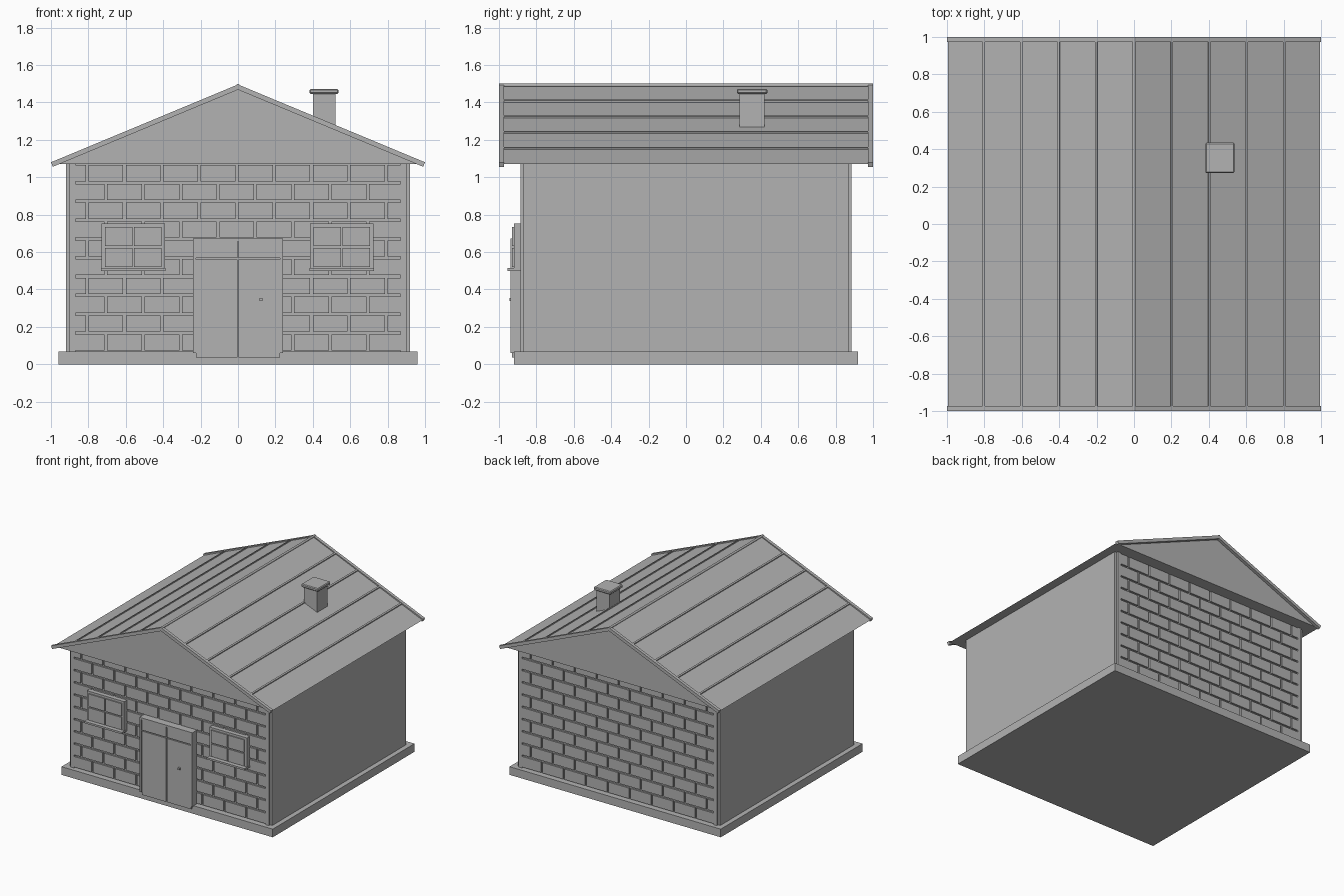
import bpy, bmesh, math
from mathutils import Vector

if "Cube" in bpy.data.objects:
    bpy.data.objects.remove(bpy.data.objects["Cube"])

grey = bpy.data.materials.new("plain_grey")
grey.diffuse_color = (0.45, 0.45, 0.45, 1)
grey.use_nodes = True
grey.node_tree.nodes["Principled BSDF"].inputs["Base Color"].default_value = grey.diffuse_color


def finish(name, bm):
    bmesh.ops.recalc_face_normals(bm, faces=bm.faces)
    me = bpy.data.meshes.new(name)
    bm.to_mesh(me)
    bm.free()
    me.materials.append(grey)
    ob = bpy.data.objects.new(name, me)
    bpy.context.collection.objects.link(ob)
    return ob


def boxes(name, items):
    """One object from (x0, x1, y0, y1, z0, z1) blocks."""
    bm = bmesh.new()
    for x0, x1, y0, y1, z0, z1 in items:
        vs = bmesh.ops.create_cube(bm, size=1)["verts"]
        for v in vs:
            v.co = Vector(((x0 + x1) / 2 + v.co.x * (x1 - x0),
                           (y0 + y1) / 2 + v.co.y * (y1 - y0),
                           (z0 + z1) / 2 + v.co.z * (z1 - z0)))
    return finish(name, bm)


def prisms(name, profiles, spans):
    """Extrude each x-z profile along y over every span."""
    bm = bmesh.new()
    for pts in profiles:
        for y0, y1 in spans:
            face = bm.faces.new([bm.verts.new((x, y0, z)) for x, z in pts])
            ext = bmesh.ops.extrude_face_region(bm, geom=[face])["geom"]
            moved = [g for g in ext if isinstance(g, bmesh.types.BMVert)]
            bmesh.ops.translate(bm, verts=moved, vec=(0, y1 - y0, 0))
    return finish(name, bm)


# Foundation and plain wall block
boxes("foundation", [(-0.96, 0.96, -0.92, 0.92, 0, 0.067)])
boxes("walls", [(-0.92, 0.92, -0.87, 0.87, 0.06, 1.075)])

# Running-bond bricks on the front and back walls
ROWS, ROW_H, BRICK, GAP, EDGE = 10, 0.1005, 0.2, 0.014, 0.9
for name, side in (("front_bricks", -1), ("back_bricks", 1)):
    items = []
    ya, yb = sorted((side * 0.865, side * 0.884))
    for r in range(ROWS):
        z0 = 0.067 + r * ROW_H
        x = -EDGE - (BRICK / 2 if r % 2 else 0)
        while x < EDGE - 0.01:
            a, b = max(x, -EDGE), min(x + BRICK - GAP, EDGE)
            items.append((a, b, ya, yb, z0 + GAP / 2, z0 + ROW_H - GAP / 2))
            x += BRICK
    boxes(name, items)

# Corner strips
boxes("corner_posts", [(min(sx * 0.87, sx * 0.9), max(sx * 0.87, sx * 0.9),
                        min(sy * 0.86, sy * 0.886), max(sy * 0.86, sy * 0.886),
                        0.06, 1.072) for sx in (-1, 1) for sy in (-1, 1)])

# Roof body with closed gables
SLOPE = 0.42
prisms("roof", [[(-0.995, 1.07), (0.995, 1.07), (0, 1.488)]], [(-0.975, 0.975)])


def roof_z(x):
    return 1.488 - SLOPE * abs(x)


# Standing seams on both slopes
ribs = []
for s in (-1, 1):
    for c in (0.2, 0.4, 0.6, 0.8):
        a, b = s * (c - 0.006), s * (c + 0.006)
        ribs.append([(a, roof_z(a) - 0.01), (b, roof_z(b) - 0.01),
                     (b + s * 0.003, roof_z(b) + 0.008),
                     (a + s * 0.003, roof_z(a) + 0.008)])
prisms("roof_seams", ribs, [(-0.975, 0.975)])

# Edge trim along the gables
trim = [[(0, 1.496), (s * 1.0, 1.08), (s * 0.99, 1.056), (0, 1.468)] for s in (-1, 1)]
prisms("gable_trim", trim, [(-1.0, -0.974), (0.974, 1.0)])

# Ridge rod
rod = [(0.009 * math.cos(i * math.tau / 12), 1.491 + 0.009 * math.sin(i * math.tau / 12))
       for i in range(12)]
prisms("ridge_rod", [rod], [(-1.0, 1.0)])

# Chimney and its cap
boxes("chimney", [(0.4, 0.52, 0.285, 0.42, 1.2, 1.45)])
cap = boxes("chimney_cap", [(0.382, 0.537, 0.272, 0.435, 1.446, 1.472)])
bev = cap.modifiers.new("bevel", "BEVEL")
bev.width, bev.segments = 0.006, 1

# Windows: frame, four panes and sill
frames, panes, sills = [], [], []
for cx in (-0.56, 0.555):
    frames.append((cx - 0.17, cx + 0.17, -0.92, -0.87, 0.505, 0.753))
    for sx in (-1, 1):
        for z0, z1 in ((0.52, 0.622), (0.632, 0.735)):
            xa, xb = sorted((cx + sx * 0.005, cx + sx * 0.15))
            panes.append((xa, xb, -0.929, -0.915, z0, z1))
    sills.append((cx - 0.172, cx + 0.172, -0.955, -0.87, 0.5, 0.515))
boxes("window_frames", frames)
boxes("window_panes", panes)
boxes("window_sills", sills)

# Door: surround, leaves with upper panels, handle
boxes("door_frame", [(-0.24, -0.224, -0.937, -0.87, 0.06, 0.672),
                     (0.224, 0.24, -0.937, -0.87, 0.06, 0.672),
                     (-0.24, 0.24, -0.937, -0.87, 0.656, 0.672)])
boxes("door_back", [(-0.226, 0.226, -0.92, -0.87, 0.06, 0.66)])
boxes("door_leaves", [(x0, x1, -0.929, -0.915, z0, z1)
                      for x0, x1 in ((-0.224, -0.004), (0.004, 0.224))
                      for z0, z1 in ((0.037, 0.56), (0.568, 0.656))])
boxes("door_handle", [(0.114, 0.13, -0.945, -0.92, 0.338, 0.354)])
